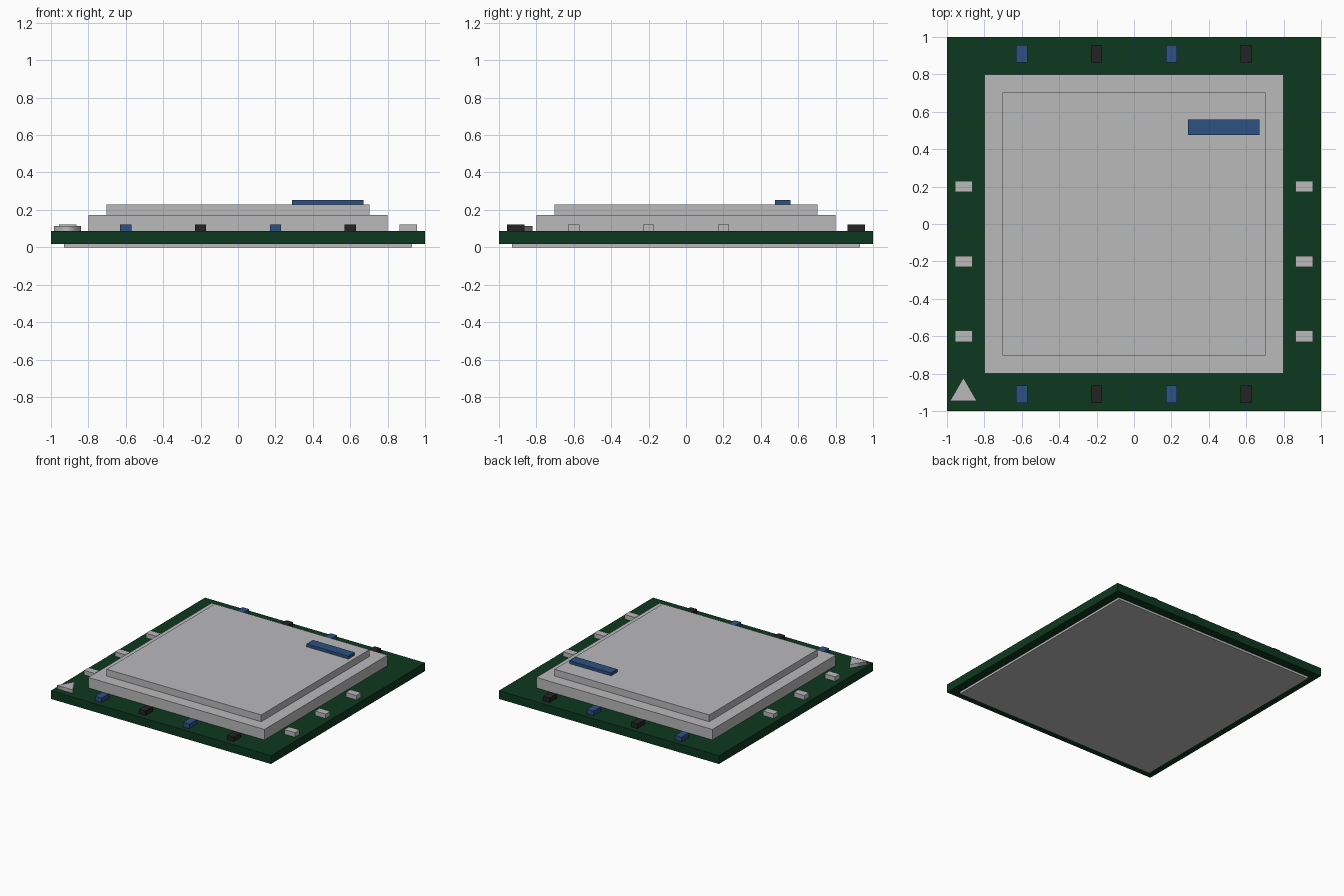
import bpy
import math

if "Cube" in bpy.data.objects:
    bpy.data.objects.remove(bpy.data.objects["Cube"], do_unlink=True)


def material(name, rgb):
    mat = bpy.data.materials.new(name)
    mat.use_nodes = True
    mat.diffuse_color = (*rgb, 1)
    mat.node_tree.nodes["Principled BSDF"].inputs["Base Color"].default_value = (*rgb, 1)
    return mat


green = material("board_green", (0.004, 0.04, 0.0145))
silver = material("silver", (0.49, 0.49, 0.5))
blue = material("blue", (0.026, 0.082, 0.225))
black = material("black", (0.017, 0.017, 0.017))


def box(name, center, size, bottom, top, mat):
    """Flat block given by its plan centre, plan size and height range."""
    bpy.ops.mesh.primitive_cube_add(size=1, location=(*center, (bottom + top) / 2))
    obj = bpy.context.object
    obj.name = name
    obj.scale = (*size, top - bottom)
    bpy.ops.object.transform_apply(location=False, rotation=False, scale=True)
    obj.data.materials.append(mat)
    return obj


BOARD_TOP = 0.086
CHIP_TOP = 0.123
MIDDLE = (0, 0)

# Board, underside contact plate and stepped lid
box("contact_plate", MIDDLE, (1.86, 1.86), 0, 0.018, silver)
box("board", MIDDLE, (2, 2), 0.018, BOARD_TOP, green)
box("lid_base", MIDDLE, (1.6, 1.6), BOARD_TOP, 0.172, silver)
box("lid_top", MIDDLE, (1.405, 1.405), 0.172, 0.228, silver)

# Raised label bar on the lid
box("label_bar", (0.48, 0.517), (0.38, 0.083), 0.228, 0.252, blue)

# Small components along all four edges
for side, y in (("front", -0.91), ("back", 0.91)):
    for i, x in enumerate((-0.6, -0.2, 0.2, 0.6)):
        box(f"{side}_component_{i + 1}", (x, y), (0.06, 0.095),
            BOARD_TOP, CHIP_TOP, black if i % 2 else blue)
for side, x in (("right", -0.91), ("left", 0.91)):
    for i, y in enumerate((-0.6, -0.2, 0.2)):
        box(f"{side}_component_{i + 1}", (x, y), (0.095, 0.06),
            BOARD_TOP, CHIP_TOP, silver)

# Triangular corner marker, with rounded shading on its sides only
bpy.ops.mesh.primitive_cylinder_add(vertices=3, radius=0.083, depth=0.028,
                                    location=(-0.912, -0.905, BOARD_TOP + 0.014))
marker = bpy.context.object
marker.name = "corner_marker"
marker.data.materials.append(silver)
# Point one corner toward the back
apex = max(marker.data.vertices, key=lambda v: v.co.y).co
marker.rotation_euler.z = math.pi / 2 - math.atan2(apex.y, apex.x)
for face in marker.data.polygons:
    face.use_smooth = abs(face.normal.z) < 0.5
for edge in marker.data.edges:
    a, b = (marker.data.vertices[i].co for i in edge.vertices)
    edge.use_edge_sharp = abs(a.z - b.z) < 0.001
